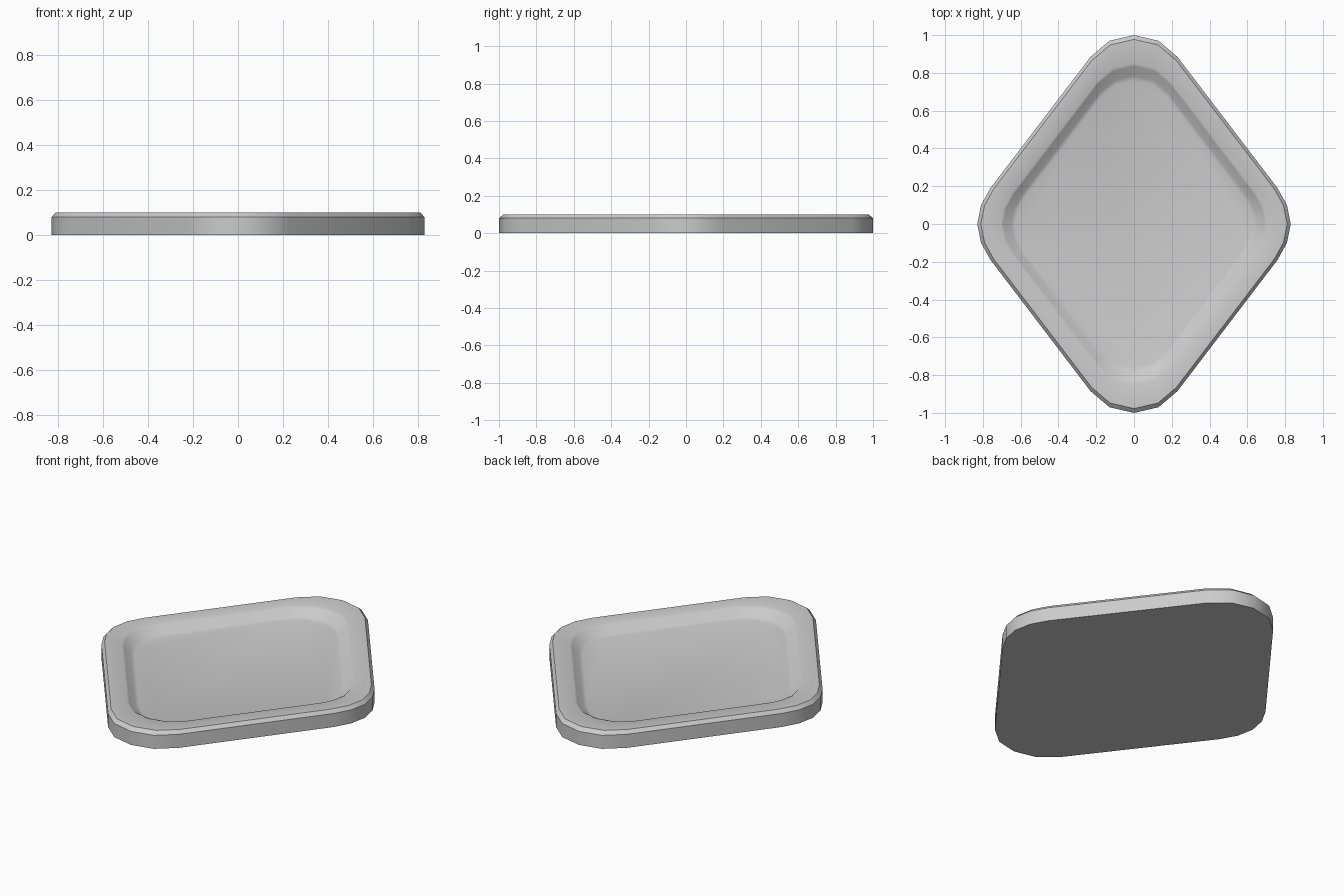
import bpy
import bmesh
import math

cube = bpy.data.objects.get("Cube")
if cube:
    bpy.data.objects.remove(cube, do_unlink=True)

# Plain grey material
grey = bpy.data.materials.new("light_grey")
grey.use_nodes = True
colour = (0.6, 0.6, 0.6, 1)
grey.diffuse_color = colour
grey.node_tree.nodes["Principled BSDF"].inputs["Base Color"].default_value = colour

# One quarter of the rounded diamond outline, mirrored to a full loop
quarter = [(0.83, 0), (0.81, 0.1), (0.76, 0.19),
           (0.23, 0.885), (0.13, 0.97), (0, 1)]
half = quarter + [(-x, y) for x, y in quarter[-2::-1]]
outline = half + [(x, -y) for x, y in half[-2:0:-1]]

# Rings from the base, up the side, over the chamfer and rim, into the dish
rings = [(1, 0), (1, 0.08), (0.977, 0.1), (0.85, 0.1),
         (0.835, 0.094), (0.785, 0.056), (0.76, 0.05)]

bm = bmesh.new()
loops = [[bm.verts.new((x * s, y * s, z)) for x, y in outline] for s, z in rings]
count = len(outline)
for low, high in zip(loops, loops[1:]):
    for i in range(count):
        j = (i + 1) % count
        bm.faces.new((low[i], low[j], high[j], high[i]))
bm.faces.new(loops[0][::-1])   # underside
bm.faces.new(loops[-1])        # dish floor
bmesh.ops.recalc_face_normals(bm, faces=bm.faces)

mesh = bpy.data.meshes.new("diamond_tray")
bm.to_mesh(mesh)
bm.free()
mesh.materials.append(grey)
tray = bpy.data.objects.new("diamond_tray", mesh)
bpy.context.collection.objects.link(tray)

# Smooth corners and dish, crisp chamfer
bpy.ops.object.select_all(action='DESELECT')
tray.select_set(True)
bpy.context.view_layer.objects.active = tray
bpy.ops.object.shade_smooth_by_angle(angle=math.radians(35))
